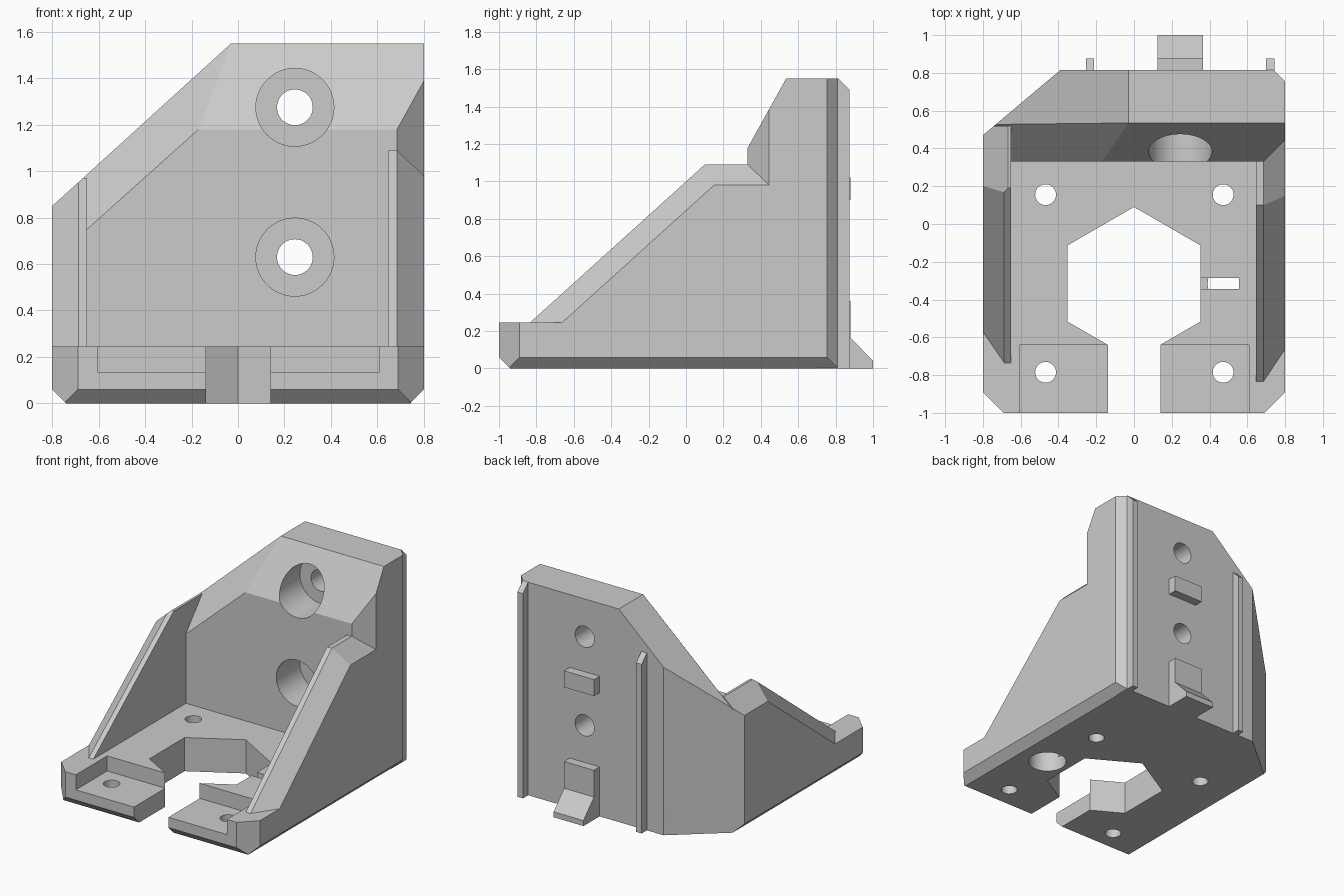
import bpy, bmesh
from mathutils import Vector

cube = bpy.data.objects.get("Cube")
if cube:
    bpy.data.objects.remove(cube, do_unlink=True)

mat = bpy.data.materials.new("light_grey")
mat.use_nodes = True
grey = (0.6, 0.6, 0.6, 1)
mat.diffuse_color = grey
mat.node_tree.nodes["Principled BSDF"].inputs["Base Color"].default_value = grey


def plane(p, q, r, out):
    """Cutting plane through three points, removing the side towards out."""
    p, q, r = Vector(p), Vector(q), Vector(r)
    n = (q - p).cross(r - p).normalized()
    return p, (n if n.dot(Vector(out)) > 0 else -n)


def upright(p, q, out):
    return plane((*p, 0), (*q, 0), (*p, 1), (*out, 0))


def block(name, lo, hi, planes=()):
    """Box trimmed by planes."""
    lo, hi = Vector(lo), Vector(hi)
    bm = bmesh.new()
    bmesh.ops.create_cube(bm, size=1)
    for v in bm.verts:
        v.co = (lo + hi) / 2 + v.co * (hi - lo)
    for co, no in planes:
        cut = bmesh.ops.bisect_plane(bm, geom=bm.verts[:] + bm.edges[:] + bm.faces[:],
                                     plane_co=co, plane_no=no, clear_outer=True)
        edges = [e for e in cut["geom_cut"] if isinstance(e, bmesh.types.BMEdge)]
        if len(edges) > 2:
            bmesh.ops.edgeloop_fill(bm, edges=edges)
    bmesh.ops.recalc_face_normals(bm, faces=bm.faces)
    me = bpy.data.meshes.new(name)
    bm.to_mesh(me)
    bm.free()
    me.materials.append(mat)
    ob = bpy.data.objects.new(name, me)
    bpy.context.collection.objects.link(ob)
    return ob


def cylinder(name, loc, r, depth, sides=48, along_y=False):
    bpy.ops.mesh.primitive_cylinder_add(vertices=sides, radius=r, depth=depth, location=loc,
                                        rotation=(1.5708 if along_y else 0, 0, 0))
    ob = bpy.context.object
    ob.name = name
    ob.data.materials.append(mat)
    return ob


def combine(target, tool, op):
    m = target.modifiers.new(op.lower(), "BOOLEAN")
    m.operation, m.object, m.solver = op, tool, "EXACT"
    bpy.context.view_layer.objects.active = target
    bpy.ops.object.modifier_apply(modifier=m.name)
    bpy.data.objects.remove(tool, do_unlink=True)


# Shared trims: plan corners, bottom chamfers, sloping left shoulder
W, BACK = 0.8, 0.815
corners = [
    upright((W, -0.89), (0.69, -1), (1, -1)),
    upright((-W, -0.89), (-0.69, -1), (-1, -1)),
    upright((W, 0.755), (0.74, BACK), (1, 1)),
    upright((-W, 0.47), (-0.39, BACK), (-1, 1)),
]
chamfers = [plane((s * W, 0, 0.06), (s * 0.74, 0, 0), (s * W, 1, 0.06), (s, 0, -1)) for s in (-1, 1)]
chamfers.append(plane((0, -1, 0.06), (0, -0.94, 0), (1, -1, 0.06), (0, -1, -1)))
shoulder = plane((-W, 0, 0.85), (-0.03, 0, 1.55), (-W, 1, 0.85), (-1, 0, 1))

# Base
body = block("motor_bracket", (-W, -1, 0), (W, BACK, 0.245), corners + chamfers)

# Back plate with sloped front edges
plate = block("back_plate", (-W, 0.33, 0.1), (W, BACK, 1.55), corners + [
    shoulder,
    plane((0, 0.33, 1.18), (0, 0.535, 1.55), (1, 0.33, 1.18), (0, -1, 1)),
    plane((-0.65, 0.33, 0.75), (-0.17, 0.33, 1.18), (-0.03, 0.535, 1.55), (-1, -1, 1)),
    upright((0.685, 0.33), (W, 0.445), (1, -1)),
])
combine(body, plate, "UNION")

# Side walls with bevelled outer top edges
right = block("right_wall", (0.647, -0.95, 0.1), (W, 0.55, 1.09), corners + [
    plane((0, -0.84, 0.24), (0, 0.1, 1.09), (1, 0.1, 1.09), (0, -1, 1)),
    plane((0.685, 0, 1.09), (W, 0, 0.98), (W, 1, 0.98), (1, 0, 1)),
    plane((0.685, -0.84, 0.24), (0.685, 0.1, 1.09), (W, 0.15, 0.98), (1, -1, 1)),
])
combine(body, right, "UNION")
left = block("left_wall", (-W, -0.88, 0.1), (-0.65, 0.52, 0.97), corners + [
    shoulder,
    plane((0, -0.735, 0.245), (0, 0.19, 0.97), (1, 0.19, 0.97), (0, -1, 1)),
    plane((-0.687, -0.735, 0.245), (-0.687, 0.19, 0.97), (-W, -0.57, 0.245), (-1, -1, 1)),
])
combine(body, left, "UNION")

# Rear guide rails, locating tab and foot
for x, top in ((0.722, 1.55), (-0.233, 1.29)):
    rail = block("guide_rail", (x - 0.022, 0.7, 0), (x + 0.022, 0.875, top), [
        plane((0, BACK, top), (0, 0.875, top - 0.06), (1, BACK, top), (0, 1, 1))])
    combine(body, rail, "UNION")
X0, X1 = 0.125, 0.365
combine(body, block("locating_tab", (X0, 0.75, 0.9), (X1, 0.88, 1.02)), "UNION")
combine(body, block("foot_block", (X0, 0.75, 0), (X1, 0.88, 0.36)), "UNION")
foot = block("foot_wedge", (X0, 0.75, 0), (X1, 1, 0.3), [
    plane((0, 1, 0.04), (0, 0.88, 0.165), (1, 1, 0.04), (0, 1, 1))])
combine(body, foot, "UNION")

# Hexagonal opening, front slot and stepped pockets
cutters = [
    cylinder("hex_cut", (0, -0.315, 0.1), 0.405, 0.6, 6),
    block("slot_cut", (-0.137, -1.2, -0.2), (0.14, -0.5, 0.5)),
    block("left_pocket_cut", (-0.605, -1.2, 0.135), (-0.1, -0.64, 0.5)),
    block("right_pocket_cut", (0.1, -1.2, 0.135), (0.61, -0.64, 0.5)),
    # Round recess below with narrow slot above
    cylinder("recess_cut", (0.52, -0.315, 0), 0.13, 0.38),
    block("nut_slot_cut", (0.3, -0.345, 0.1), (0.555, -0.285, 0.5)),
]
# Base screw holes
cutters += [cylinder("screw_cut", (x, y, 0.1), 0.055, 0.6) for x in (-0.468, 0.472) for y in (-0.785, 0.155)]
# Counterbored back holes
for z in (1.275, 0.63):
    cutters.append(cylinder("bolt_cut", (0.245, 0.6, z), 0.077, 1, 48, True))
    cutters.append(cylinder("counterbore_cut", (0.245, 0.35, z), 0.168, 0.5, 48, True))
for c in cutters:
    combine(body, c, "DIFFERENCE")

bpy.ops.object.select_all(action="DESELECT")
body.select_set(True)
bpy.context.view_layer.objects.active = body
bpy.ops.object.shade_smooth_by_angle(angle=0.4)
